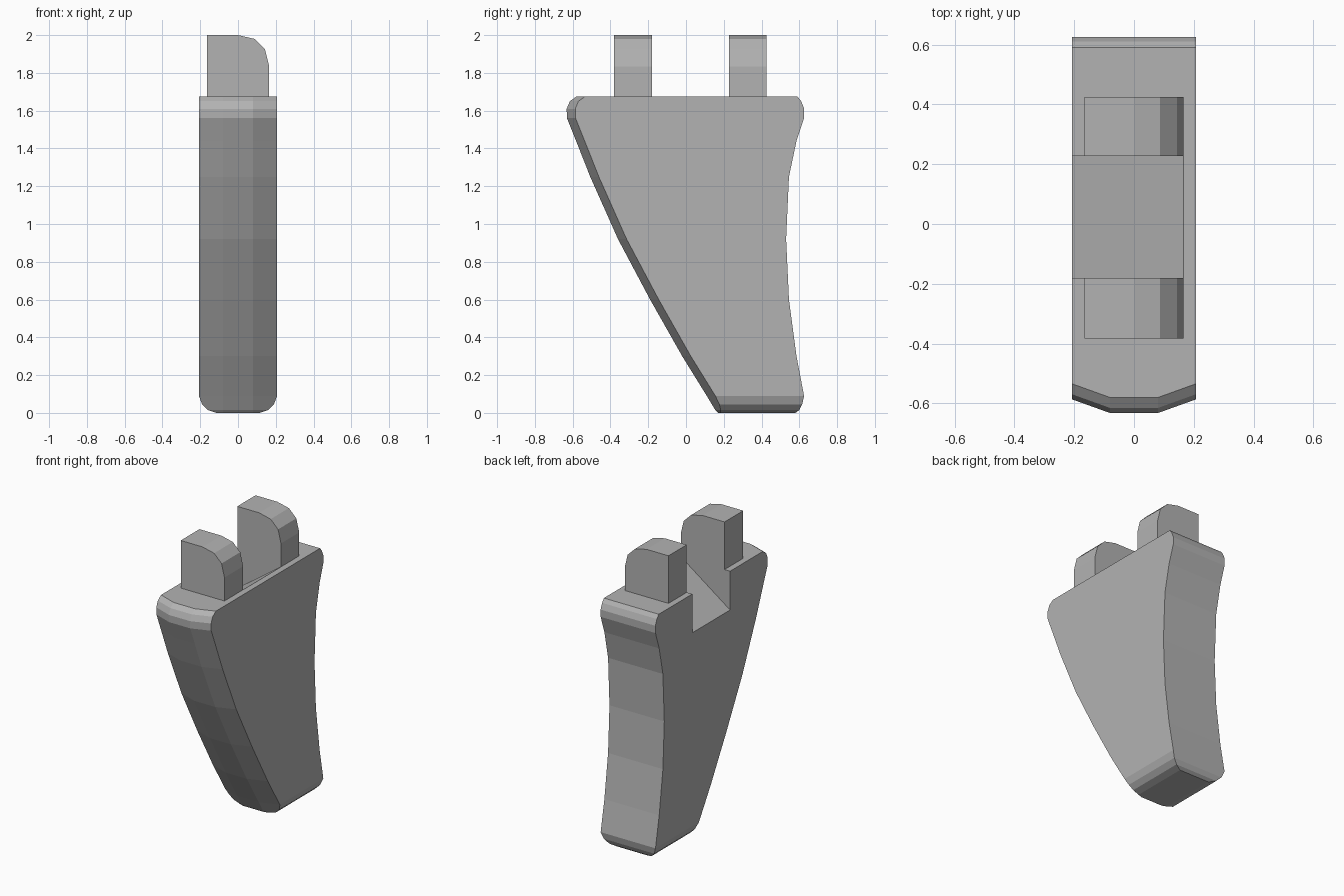
import bpy
import bmesh

cube = bpy.data.objects.get("Cube")
if cube:
    bpy.data.objects.remove(cube, do_unlink=True)

grey = bpy.data.materials.new("plain grey")
grey.use_nodes = True
colour = (0.45, 0.45, 0.45, 1)
grey.diffuse_color = colour
grey.node_tree.nodes["Principled BSDF"].inputs["Base Color"].default_value = colour


def loft(name, rings):
    """Skin a stack of matching rings and cap both ends."""
    bm = bmesh.new()
    loops = [[bm.verts.new(p) for p in ring] for ring in rings]
    for low, high in zip(loops, loops[1:]):
        for i in range(len(low)):
            j = (i + 1) % len(low)
            bm.faces.new((low[i], low[j], high[j], high[i]))
    bm.faces.new(loops[0][::-1])
    bm.faces.new(loops[-1])
    bmesh.ops.recalc_face_normals(bm, faces=bm.faces)
    mesh = bpy.data.meshes.new(name)
    bm.to_mesh(mesh)
    bm.free()
    mesh.materials.append(grey)
    obj = bpy.data.objects.new(name, mesh)
    bpy.context.collection.objects.link(obj)
    return obj


def prism(name, profile, y0, y1):
    """Extrude an x-z profile along y."""
    return loft(name, [[(x, y, z) for x, z in profile] for y in (y0, y1)])


# Body levels: height, front y, back y, half width
levels = [
    (0, 0.17, 0.58, 0.115), (0.015, 0.155, 0.6, 0.16),
    (0.045, 0.137, 0.615, 0.19), (0.09, 0.11, 0.625, 0.207),
    (0.3, -0.02, 0.585, 0.207), (0.6, -0.19, 0.545, 0.207),
    (0.92, -0.36, 0.53, 0.207), (1.25, -0.507, 0.545, 0.207),
    (1.44, -0.582, 0.585, 0.207), (1.56, -0.63, 0.625, 0.207),
    (1.61, -0.632, 0.626, 0.207), (1.65, -0.615, 0.61, 0.207),
    (1.675, -0.58, 0.59, 0.207),
]
flat = 0.08  # half width of the flat centre of the front


def section(z, front, back, w):
    side = front + (w - flat) * 0.36
    return [(-w, side, z), (-flat, front, z), (flat, front, z),
            (w, side, z), (w, back, z), (-w, back, z)]


body = loft("body", [section(*level) for level in levels])

# Sloping notch cut into the top between the tabs
cutter = prism("notch_cutter",
               [(0.165, 1.675), (0.165, 1.8), (-0.3, 1.8), (-0.3, 1.345), (-0.207, 1.41)],
               -0.18, 0.228)
cutter.hide_render = True
cut = body.modifiers.new("notch", "BOOLEAN")
cut.operation = "DIFFERENCE"
cut.solver = "EXACT"
cut.object = cutter
bpy.context.view_layer.objects.active = body
bpy.ops.object.modifier_apply(modifier=cut.name)
bpy.data.objects.remove(cutter, do_unlink=True)

# Two tabs, rounded on one upper corner
tab_profile = [(-0.165, 1.67), (0.165, 1.67), (0.165, 1.835), (0.143, 1.925),
               (0.087, 1.98), (0, 2), (-0.165, 2)]
prism("front_tab", tab_profile, -0.382, -0.18)
prism("back_tab", tab_profile, 0.228, 0.425)
